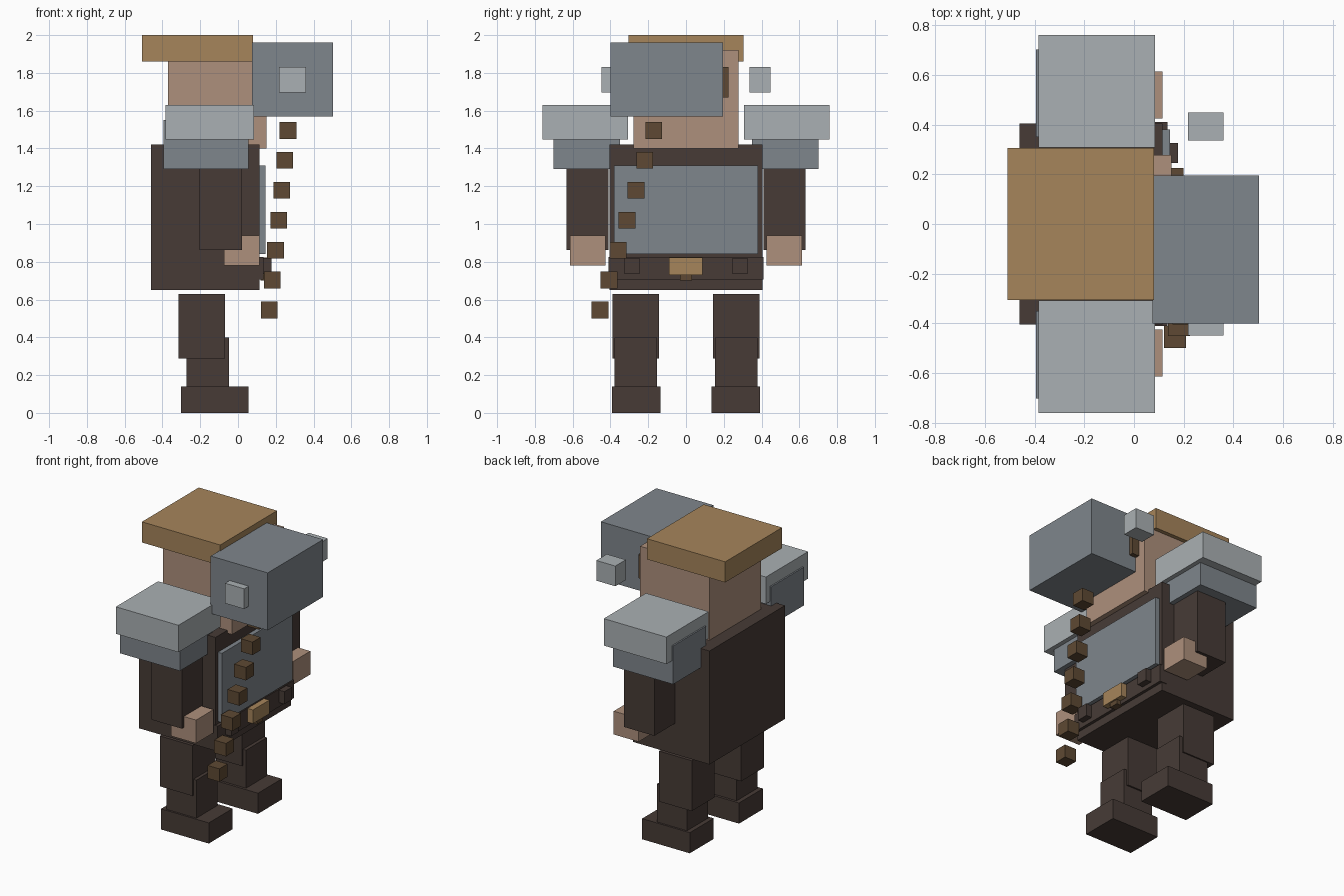
import bpy

if "Cube" in bpy.data.objects:
    bpy.data.objects.remove(bpy.data.objects["Cube"])


def linear(c):
    c /= 255
    return c / 12.92 if c <= 0.04045 else ((c + 0.055) / 1.055) ** 2.4


def material(name, r, g, b):
    m = bpy.data.materials.new(name)
    m.use_nodes = True
    colour = (linear(r), linear(g), linear(b), 1)
    m.diffuse_color = colour
    m.node_tree.nodes["Principled BSDF"].inputs["Base Color"].default_value = colour
    return m


gold = material("sandy gold", 166, 133, 91)
skin = material("skin", 174, 144, 124)
light_grey = material("light grey", 170, 176, 179)
steel = material("steel grey", 127, 134, 140)
leather = material("dark leather", 71, 59, 54)
brown = material("bead brown", 94, 73, 51)


def box(name, mat, x, y, z):
    """Box from its (min, max) extents along each axis."""
    bpy.ops.mesh.primitive_cube_add(size=1)
    ob = bpy.context.object
    ob.name = name
    ob.location = [(a + b) / 2 for a, b in (x, y, z)]
    ob.scale = [b - a for a, b in (x, y, z)]
    ob.data.materials.append(mat)
    return ob


def pair(name, mat, x, y, z):
    """Matching boxes on the +y and -y sides."""
    box(name + "_a", mat, x, y, z)
    box(name + "_b", mat, x, (-y[1], -y[0]), z)


# Head, hair and mask
box("head", skin, (-0.37, 0.15), (-0.278, 0.278), (1.40, 1.92))
box("hair", gold, (-0.508, 0.08), (-0.305, 0.305), (1.86, 2.0))
box("mask", steel, (0.075, 0.503), (-0.40, 0.195), (1.57, 1.96))
box("eye", brown, (0.13, 0.20), (0.10, 0.225), (1.67, 1.83))
pair("mask_filter", light_grey, (0.217, 0.36), (0.335, 0.448), (1.695, 1.832))

# Torso, chest plate and belt
box("torso", leather, (-0.46, 0.115), (-0.405, 0.405), (0.65, 1.42))
box("chest_plate", steel, (0.10, 0.145), (-0.38, 0.38), (0.84, 1.31))
box("belt", leather, (0.08, 0.135), (-0.41, 0.41), (0.705, 0.825))
box("buckle", gold, (0.12, 0.175), (-0.09, 0.087), (0.73, 0.823))
box("buckle_pin", brown, (0.12, 0.165), (-0.033, 0.033), (0.70, 0.76))
pair("belt_pouch", leather, (0.12, 0.177), (0.245, 0.325), (0.735, 0.82))

# Shoulders, arms and hands
pair("shoulder_pad", light_grey, (-0.385, 0.085), (0.307, 0.76), (1.447, 1.63))
pair("shoulder_under_pad", steel, (-0.395, 0.055), (0.35, 0.702), (1.29, 1.55))
pair("arm", leather, (-0.205, 0.022), (0.41, 0.633), (0.863, 1.45))
pair("hand", skin, (-0.073, 0.114), (0.425, 0.613), (0.78, 0.938))

# Legs and feet
pair("thigh", leather, (-0.315, -0.07), (0.142, 0.388), (0.288, 0.63))
pair("shin", leather, (-0.273, -0.047), (0.153, 0.379), (0.13, 0.398))
pair("foot", leather, (-0.303, 0.055), (0.136, 0.392), (0.0, 0.14))

# Hanging string of beads
count, r = 7, 0.044
for i in range(count):
    t = i / (count - 1)
    centre = (0.265 - 0.1 * t, -0.17 - 0.285 * t, 1.495 - 0.95 * t)
    box(f"bead_{i + 1}", brown, *[(c - r, c + r) for c in centre])
